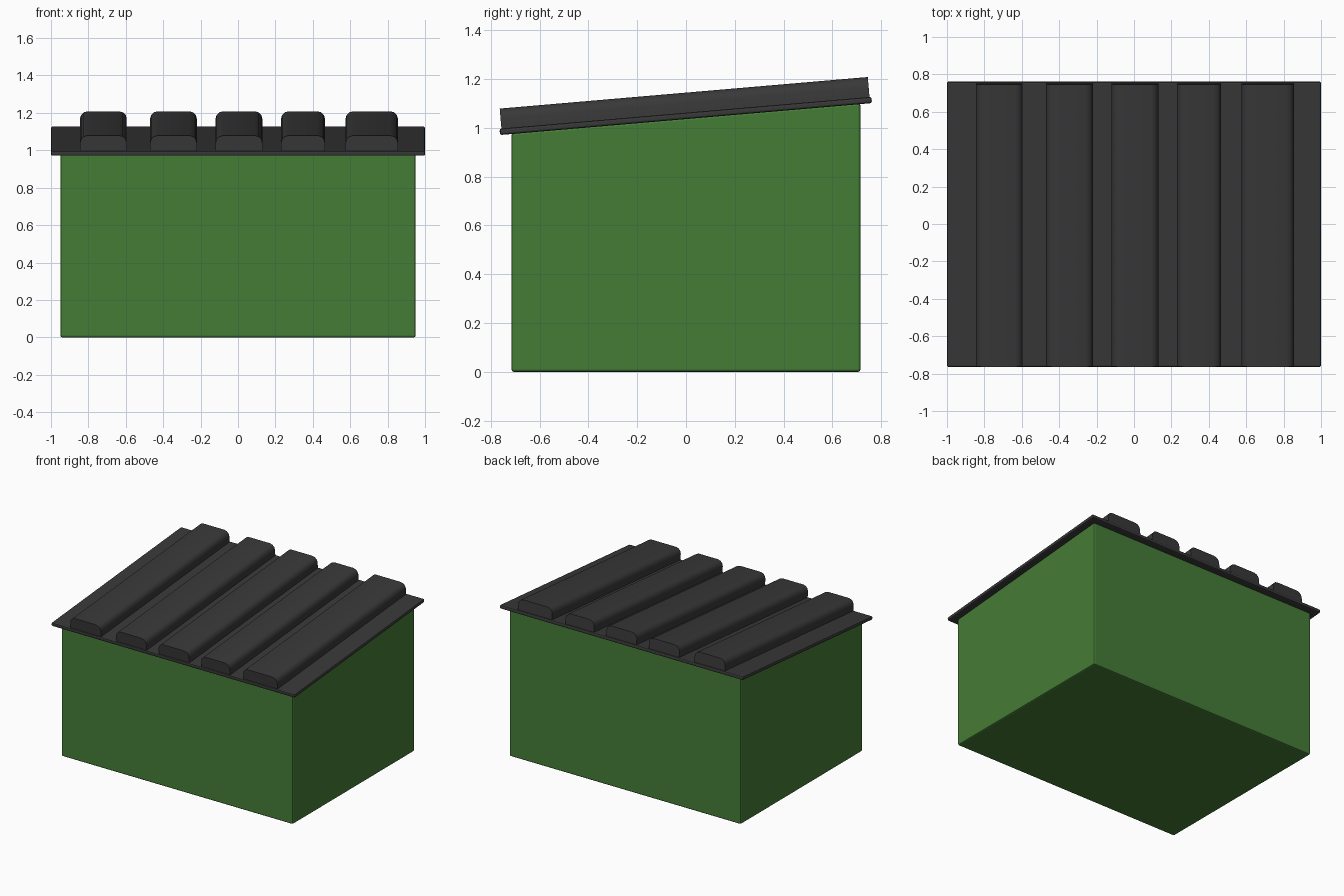
import bpy, bmesh, math
from mathutils import Matrix

if "Cube" in bpy.data.objects:
    bpy.data.objects.remove(bpy.data.objects["Cube"])

PITCH = math.radians(4.9)
SLOPE = math.tan(PITCH)
ROOF_Z = 1.036  # underside of the roof at y = 0


def material(name, color):
    m = bpy.data.materials.new(name)
    m.diffuse_color = color
    m.use_nodes = True
    m.node_tree.nodes["Principled BSDF"].inputs["Base Color"].default_value = m.diffuse_color
    return m


def prism(name, profile, x0, x1, mat, matrix=None):
    """Extrude a (y, z) profile along x."""
    bm = bmesh.new()
    face = bm.faces.new([bm.verts.new((x0, y, z)) for y, z in profile])
    ext = bmesh.ops.extrude_face_region(bm, geom=[face])
    verts = [g for g in ext["geom"] if isinstance(g, bmesh.types.BMVert)]
    bmesh.ops.translate(bm, verts=verts, vec=(x1 - x0, 0, 0))
    bmesh.ops.recalc_face_normals(bm, faces=bm.faces)
    mesh = bpy.data.meshes.new(name)
    return finish(bm, mesh, name, mat, matrix)


def finish(bm, mesh, name, mat, matrix):
    if matrix:
        bm.transform(matrix)
    bm.to_mesh(mesh)
    bm.free()
    mesh.materials.append(mat)
    ob = bpy.data.objects.new(name, mesh)
    bpy.context.collection.objects.link(ob)
    return ob


def soften(ob, width, segments):
    b = ob.modifiers.new("edge_bevel", "BEVEL")
    b.width, b.segments = width, segments


def rib(name, x0, x1, y, z0, z1, r, mat, matrix):
    """Batten with rounded upper long edges, running along y."""
    prof = [(x0, z0), (x1, z0)]
    for cx, start in ((x1 - r, 0), (x0 + r, 90)):
        for i in range(4):
            a = math.radians(start + 30 * i)
            prof.append((cx + r * math.cos(a), z1 - r + r * math.sin(a)))
    bm = bmesh.new()
    face = bm.faces.new([bm.verts.new((x, -y, z)) for x, z in prof])
    ext = bmesh.ops.extrude_face_region(bm, geom=[face])
    verts = [g for g in ext["geom"] if isinstance(g, bmesh.types.BMVert)]
    bmesh.ops.translate(bm, verts=verts, vec=(0, 2 * y, 0))
    bmesh.ops.recalc_face_normals(bm, faces=bm.faces)
    ob = finish(bm, bpy.data.meshes.new(name), name, mat, matrix)
    bpy.ops.object.select_all(action="DESELECT")
    ob.select_set(True)
    bpy.context.view_layer.objects.active = ob
    bpy.ops.object.shade_smooth_by_angle(angle=math.radians(35))


green = material("green_wall", (0.06, 0.2, 0.037, 1))
dark = material("dark_roof", (0.04, 0.04, 0.04, 1))

# Walls with a sloping top
B = 0.715
walls = prism("walls", [(-B, 0), (B, 0), (B, ROOF_Z + B * SLOPE + 0.005),
                        (-B, ROOF_Z - B * SLOPE + 0.005)], -0.95, 0.95, green)
soften(walls, 0.01, 2)

# Roof sheet, tilted up towards the back
tilt = Matrix.Translation((0, 0, ROOF_Z)) @ Matrix.Rotation(PITCH, 4, "X")
L = 0.765
sheet = prism("roof_sheet", [(-L, 0), (L, 0), (L, 0.026), (-L, 0.026)],
              -1, 1, dark, tilt)
soften(sheet, 0.008, 2)

# Raised ribs of uneven width
for i, (x0, x1) in enumerate([(-0.845, -0.595), (-0.47, -0.22), (-0.12, 0.13),
                              (0.23, 0.465), (0.575, 0.855)]):
    rib(f"roof_rib_{i + 1}", x0, x1, 0.757, 0.01, 0.108, 0.04, dark, tilt)
